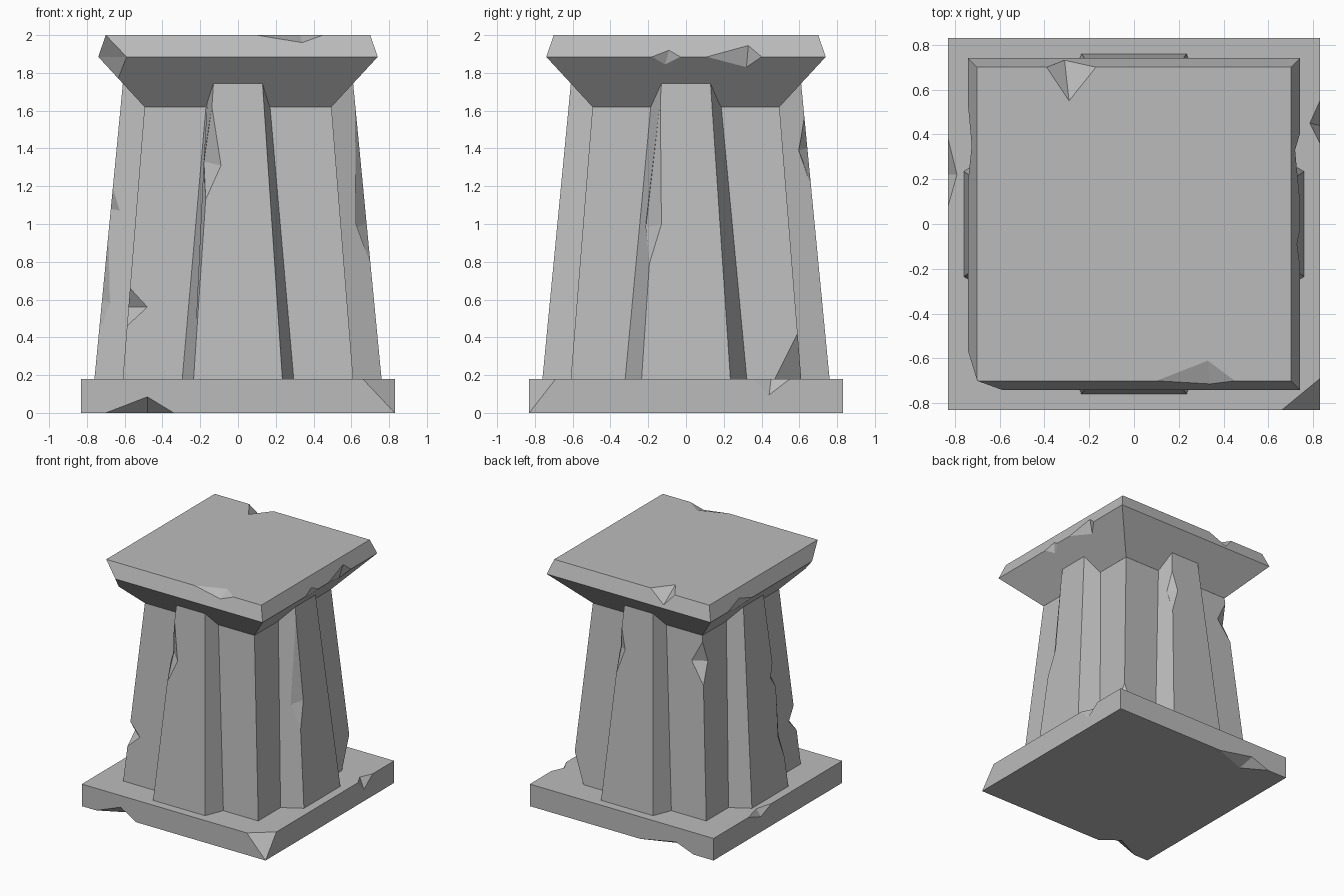
import bpy, bmesh
from mathutils import Vector, Matrix
from math import pi

cube = bpy.data.objects.get("Cube")
if cube:
    bpy.data.objects.remove(cube)

stone = bpy.data.materials.new("grey_stone")
stone.use_nodes = True
GREY = (0.5, 0.5, 0.5, 1)
stone.diffuse_color = GREY
stone.node_tree.nodes["Principled BSDF"].inputs["Base Color"].default_value = GREY


def add_object(name, bm):
    bmesh.ops.recalc_face_normals(bm, faces=bm.faces)
    mesh = bpy.data.meshes.new(name)
    bm.to_mesh(mesh)
    bm.free()
    mesh.materials.append(stone)
    obj = bpy.data.objects.new(name, mesh)
    bpy.context.collection.objects.link(obj)
    return obj


def loft(name, rings):
    """Solid through a stack of matching rings of points."""
    bm = bmesh.new()
    loops = [[bm.verts.new(p) for p in ring] for ring in rings]
    for low, high in zip(loops, loops[1:]):
        for i in range(len(low)):
            j = (i + 1) % len(low)
            bm.faces.new((low[i], low[j], high[j], high[i]))
    bm.faces.new(loops[0][::-1])
    bm.faces.new(loops[-1])
    return add_object(name, bm)


def square(half, z):
    return [(-half, -half, z), (half, -half, z), (half, half, z), (-half, half, z)]


def chip_away(obj, chips):
    """Cut broken pieces, each the hull of a few points."""
    bm = bmesh.new()
    for points in chips:
        verts = [bm.verts.new(p) for p in points]
        bmesh.ops.convex_hull(bm, input=verts)
    cutter = add_object("chip_cutter", bm)
    cutter.hide_render = True
    mod = obj.modifiers.new("chips", 'BOOLEAN')
    mod.operation = 'DIFFERENCE'
    mod.solver = 'EXACT'
    mod.object = cutter
    bpy.context.view_layer.objects.active = obj
    bpy.ops.object.modifier_apply(modifier=mod.name)
    bpy.data.objects.remove(cutter)


# Tapering shaft measurements at height z
def core(z): return 0.61 - 0.08 * (z - 0.18)
def outer(z): return 0.76 - 0.0962 * (z - 0.18)
def edge(z): return 0.235 - 0.0673 * (z - 0.18)


def root(z, side):
    return (0.322 - 0.094 * (z - 0.18)) if side % 2 else (0.295 - 0.087 * (z - 0.18))


def turn(side, p):
    return Matrix.Rotation(side * pi / 2, 3, 'Z') @ Vector(p)


def shaft_ring(z):
    c, o, e = core(z), outer(z), edge(z)
    ring = []
    for side in range(4):
        r = root(z, side)
        ring += [turn(side, p) for p in
                 ((-c, -c, z), (-r, -c, z), (-e, -o, z), (e, -o, z), (r, -c, z))]
    return ring


def pilaster_chip(side, s, z0, z1, u, zf, t, zs):
    """Nick on a pilaster edge: u on its face, t across its slanted flank."""
    a = Vector((s * edge(z0), -outer(z0), z0))
    b = Vector((s * edge(z1), -outer(z1), z1))
    face = Vector((s * u, -outer(zf), zf))
    flank = Vector((s * edge(zs), -outer(zs), zs)).lerp(
        Vector((s * root(zs, side), -core(zs), zs)), t)
    out = (a + b) / 2 + Vector((s * 0.05, -0.05, 0))
    return [turn(side, p) for p in (a, b, face, flank, out)]


def corner_chip(sx, sy, z0, z1, u, v):
    """Nick on a shaft corner reaching to u on the y face and v on the x face."""
    m = (z0 + z1) / 2
    c = core(m)
    return [(sx * core(z0), sy * core(z0), z0), (sx * core(z1), sy * core(z1), z1),
            (sx * u, sy * c, m), (sx * c, sy * v, m),
            (sx * (c + 0.04), sy * (c + 0.04), m)]


# Square base slab
base = loft("base_slab", [square(0.83, 0), square(0.83, 0.18)])
chip_away(base, [
    [(0.66, -0.83, 0.18), (0.83, -0.69, 0.18), (0.83, -0.83, 0), (0.9, -0.9, 0.22)],
    [(-0.7, -0.83, 0), (-0.34, -0.83, 0), (-0.48, -0.83, 0.085), (-0.48, -0.72, 0),
     (-0.5, -0.88, -0.05)],
    [(-0.17, 0.83, 0), (-0.65, 0.83, 0), (-0.49, 0.83, 0.06), (-0.46, 0.72, 0),
     (-0.45, 0.88, -0.05)],
    [(0.83, 0.36, 0.18), (0.83, 0.55, 0.18), (0.785, 0.45, 0.18), (0.83, 0.44, 0.095),
     (0.88, 0.45, 0.23)],
    [(-0.83, 0.08, 0.18), (-0.83, 0.38, 0.18), (-0.79, 0.22, 0.18), (-0.83, 0.22, 0.125),
     (-0.88, 0.22, 0.23)],
])

# Shaft with a pilaster on each side, sunk into the base and capital
shaft = loft("shaft", [shaft_ring(0.1), shaft_ring(1.78)])
chip_away(shaft, [
    pilaster_chip(0, -1, 1.62, 1.13, 0.09, 1.31, 0.6, 1.33),
    pilaster_chip(1, -1, 1.65, 0.79, 0.13, 1.0, 0.48, 0.98),
    pilaster_chip(2, -1, 1.57, 1.2, 0.1, 1.4, 0.41, 1.39),
    pilaster_chip(3, 1, 1.19, 1.0, 0.13, 1.08, 0.4, 1.07),
    pilaster_chip(3, 1, 0.95, 0.42, 0.16, 0.6, 0.36, 0.58),
    corner_chip(-1, -1, 0.66, 0.46, 0.48, 0.5),
    corner_chip(-1, 1, 1.57, 1.23, 0.41, 0.45),
    [(core(0.42), core(0.42), 0.42), (0.61, 0.47, 0.18), (0.5, 0.61, 0.18),
     (0.72, 0.72, 0.17)],
])

# Flared capital
capital = loft("capital", [square(0.495, 1.62), square(0.74, 1.885), square(0.7, 2)])
chip_away(capital, [
    [(0.1, -0.7, 2), (0.45, -0.7, 2), (0.33, -0.61, 2), (0.34, -0.714, 1.96),
     (0.3, -0.74, 2.04)],
    [(-0.39, 0.7, 2), (-0.17, 0.7, 2), (-0.29, 0.55, 2), (-0.31, 0.731, 1.91),
     (-0.29, 0.76, 2.04)],
    [(-0.7, -0.7, 2), (-0.634, -0.634, 1.77), (-0.59, -0.74, 1.885),
     (-0.74, -0.57, 1.885), (-0.8, -0.8, 1.885)],
    [(0.74, -0.18, 1.885), (0.74, -0.03, 1.885), (0.728, -0.09, 1.92),
     (0.703, -0.11, 1.845), (0.78, -0.1, 1.885)],
    [(0.74, 0.11, 1.885), (0.74, 0.4, 1.885), (0.719, 0.33, 1.945),
     (0.689, 0.32, 1.83), (0.78, 0.28, 1.885)],
    [(-0.74, 0.2, 1.885), (-0.74, 0.52, 1.885), (-0.724, 0.35, 1.93),
     (-0.698, 0.35, 1.84), (-0.78, 0.36, 1.885)],
])
